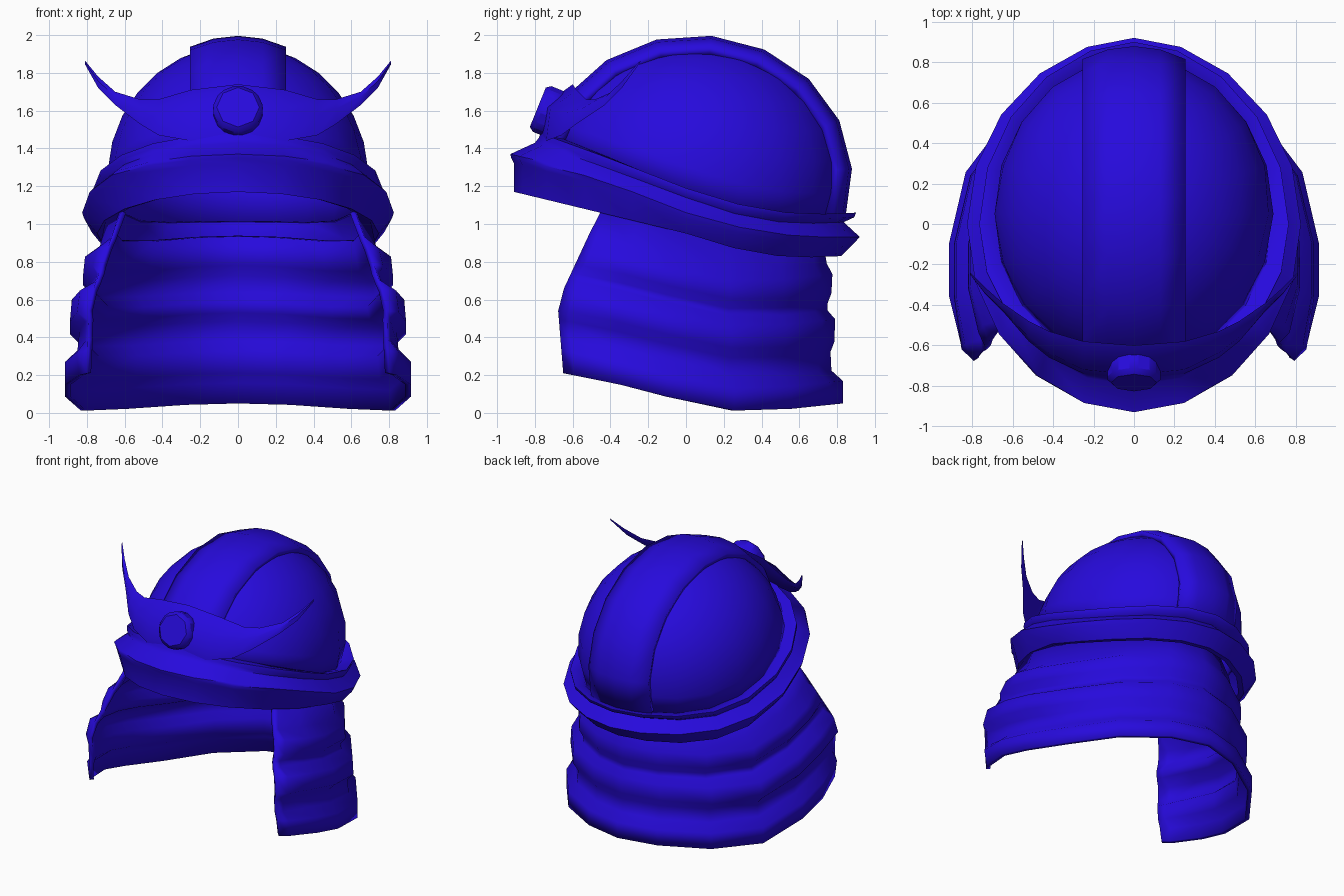
import bpy
from math import sin, cos, asin, pi, radians, sqrt

if "Cube" in bpy.data.objects:
    bpy.data.objects.remove(bpy.data.objects["Cube"])

mat = bpy.data.materials.new("blue_lacquer")
mat.diffuse_color = (0.02, 0.003, 0.72, 1)
mat.use_nodes = True
mat.node_tree.nodes["Principled BSDF"].inputs["Base Color"].default_value = mat.diffuse_color


def finish(ob, angle=40):
    ob.data.materials.append(mat)
    bpy.ops.object.select_all(action='DESELECT')
    ob.select_set(True)
    bpy.context.view_layer.objects.active = ob
    bpy.ops.object.shade_smooth_by_angle(angle=radians(angle))


def grid(name, rows, wrap_cols=False, wrap_rows=False, caps=False, thick=0, angle=40):
    """Quad surface through rows of points, optionally closed or thickened."""
    n, m = len(rows), len(rows[0])
    faces = []
    for i in range(n if wrap_rows else n - 1):
        for j in range(m if wrap_cols else m - 1):
            a, b = (i + 1) % n, (j + 1) % m
            faces.append((i * m + j, a * m + j, a * m + b, i * m + b))
    if caps:
        faces += [tuple(range(m)), tuple(range(n * m - 1, n * m - m - 1, -1))]
    me = bpy.data.meshes.new(name)
    me.from_pydata([p for r in rows for p in r], [], faces)
    me.validate()
    ob = bpy.data.objects.new(name, me)
    bpy.context.collection.objects.link(ob)
    finish(ob, angle)
    if thick:
        s = ob.modifiers.new("thickness", 'SOLIDIFY')
        s.thickness, s.offset = thick, -1
    return ob


def lerp(table, v):
    """Piecewise linear lookup in a list of (key, value)."""
    if v <= table[0][0]:
        return table[0][1]
    for (a, p), (b, q) in zip(table, table[1:]):
        if v <= b:
            return p + (q - p) * (v - a) / (b - a)
    return table[-1][1]


SEG = 20
ANGLES = [2 * pi * k / SEG + pi / 2 for k in range(SEG)]
# heights of the tilted brim from front (-1) to back (1)
UPPER = [(-1, 1.47), (-.5, 1.33), (0, 1.18), (.4, 1.07), (.7, 1.04), (1, 1.05)]
RIDGE = [(-1, 1.36), (-.5, 1.25), (0, 1.07), (.4, .97), (.7, .94), (1, .94)]
LOWER = [(-1, 1.17), (-.5, 1.06), (0, .95), (.4, .85), (.7, .82), (1, .83)]

# bowl of the helmet, reaching down to the tilted brim
CY, CZ = 0.05, 1.25
rows = []
for k in range(9):
    row = []
    for t in ANGLES:
        low = asin((lerp(UPPER, sin(t)) - .04 - CZ) / .70)
        el = pi / 2 - .03 + (low - pi / 2 + .03) * k / 8
        row.append((.69 * cos(el) * cos(t), CY + .78 * cos(el) * sin(t), CZ + .70 * sin(el)))
    rows.append(row)
grid("bowl", rows, wrap_cols=True, thick=.025)

# raised centre plate running from front to back
rows = []
for x in (-.255, -.13, 0, .13, .255):
    s = sqrt(1 - (x / .66) ** 2)
    rows.append([(x, CY - .83 * s * cos(p), CZ + .75 * s * sin(p))
                 for p in (radians(15 + 182 * k / 9) for k in range(10))])
grid("centre_plate", rows, thick=.05)

# double-ridged brim: half width, front depth, back depth, height table, height shift
PROFILE = [(.68, .70, .82, UPPER, 0), (.765, .77, .90, UPPER, .01), (.765, .78, .89, UPPER, -.015),
           (.745, .80, .835, UPPER, -.04), (.80, .93, .90, RIDGE, .01), (.825, .925, .92, RIDGE, -.01),
           (.815, .91, .89, RIDGE, -.04), (.745, .91, .82, LOWER, 0), (.71, .88, .78, LOWER, .005),
           (.71, .86, .79, RIDGE, -.03), (.65, .69, .79, UPPER, -.04)]


def oval(w, f, b, t):
    c, s = cos(t), sin(t)
    x = abs(c) ** (1.08 if s > 0 else 1) * (1 if c > 0 else -1)
    return w * x, (b if s > 0 else f) * s


rows = [[(*oval(w, f, b, t), lerp(tab, sin(t)) + dz) for t in ANGLES]
        for w, f, b, tab, dz in PROFILE]
grid("brim", rows, wrap_cols=True, wrap_rows=True, angle=50)

# tiered neck guard, open at the front: base height, half width, back depth
TIERS = [(.90, .70, .72), (.75, .73, .745), (.69, .81, .775), (.59, .82, .77), (.54, .78, .75),
         (.50, .79, .75), (.45, .88, .79), (.33, .89, .785), (.28, .84, .765), (.18, .85, .77),
         (.12, .915, .83), (0, .915, .83)]
SLOPE = [(-.65, .21), (-.35, .15), (0, .06), (.2, .015), (.4, .005), (.83, .05)]
EDGE_Y = [(0, -.65), (.37, -.68), (.84, -.48), (.9, -.45)]
EDGE_X = [(0, .80), (.37, .79), (.84, .64), (.9, .62)]
MEAN_W = [(0, .88), (.9, .71)]
rows = []
for z, w, b in TIERS:
    fy, fx = lerp(EDGE_Y, z), lerp(EDGE_X, z)
    my, bulge = -.1 + (fy + .1) * .45, w - lerp(MEAN_W, z)
    half = [(fx, fy), (fx * .82 + w * .18 + bulge * .6, fy * .82 + my * .18), (w, my)]
    half += [(w * cos(a) ** 1.2 if k < 4 else 0, -.1 + (b + .1) * sin(a))
             for k, a in ((k, pi / 2 * k / 4) for k in range(5))]
    path = half + [(-x, y) for x, y in reversed(half[:-1])]
    rows.append([(x, y, z + lerp(SLOPE, y)) for x, y in path])
grid("neck_guard", rows, thick=.03, angle=60)

# crescent horns: x, top z, top y, bottom z, bottom y
HORN = [(0, 1.74, -.60, 1.46, -.77), (.25, 1.71, -.58, 1.44, -.74), (.42, 1.66, -.53, 1.47, -.66),
        (.52, 1.66, -.48, 1.53, -.58), (.65, 1.70, -.39, 1.63, -.43), (.74, 1.78, -.31, 1.72, -.34),
        (.81, 1.865, -.24, 1.845, -.25)]
stations = [(-h[0],) + h[1:] for h in reversed(HORN[1:])] + HORN
rows = []
for x, zt, yt, zb, yb in stations:
    d = (zt - zb) * .22
    ym, zm = (yt + yb) / 2, (zt + zb) / 2
    rows.append([(x, yb, zb), (x, ym - d, zm + d / 2), (x, yt, zt), (x, ym + d / 2, zm)])
grid("crescent_horns", rows, wrap_cols=True, caps=True, angle=60)

# eight-sided boss in the middle of the crescent
bpy.ops.mesh.primitive_cylinder_add(vertices=8, radius=.14, depth=.15,
                                    location=(0, -.715, 1.59), rotation=(radians(68), 0, 0))
boss = bpy.context.object
boss.name = "crest_boss"
finish(boss, 30)
bev = boss.modifiers.new("bevel", 'BEVEL')
bev.width, bev.segments = .025, 1
